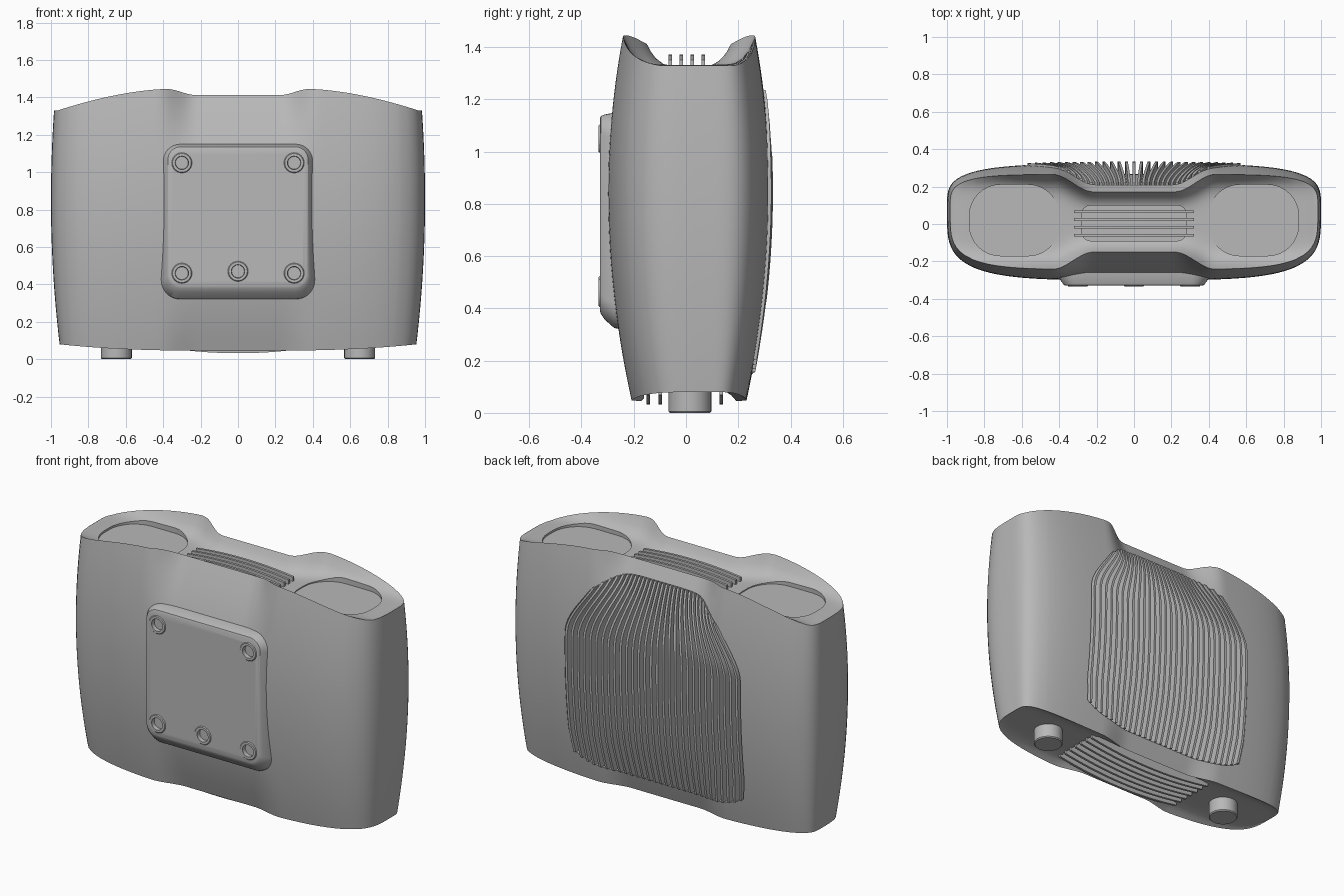
import bpy, bmesh, math
from mathutils import Vector

cube = bpy.data.objects.get("Cube")
if cube:
    bpy.data.objects.remove(cube, do_unlink=True)

grey = bpy.data.materials.new("plain_grey")
grey.use_nodes = True
GREY = (0.48, 0.48, 0.48, 1)
grey.diffuse_color = GREY
grey.node_tree.nodes["Principled BSDF"].inputs["Base Color"].default_value = GREY


# ---------- helpers ----------
def finish(name, bm):
    bmesh.ops.remove_doubles(bm, verts=bm.verts[:], dist=0.001)
    bmesh.ops.recalc_face_normals(bm, faces=bm.faces[:])
    mesh = bpy.data.meshes.new(name)
    bm.to_mesh(mesh)
    bm.free()
    mesh.materials.append(grey)
    obj = bpy.data.objects.new(name, mesh)
    bpy.context.collection.objects.link(obj)
    return obj


def block(bm, f, us, vs, ws):
    """Six curved sheets of a solid given by f(u, v, w)."""
    def sheet(g, rows, cols):
        grid = [[bm.verts.new(g(a, b)) for b in cols] for a in rows]
        for r, q in zip(grid, grid[1:]):
            for i in range(len(cols) - 1):
                bm.faces.new((r[i], r[i + 1], q[i + 1], q[i]))
    for k in (0, -1):
        sheet(lambda a, b: f(us[k], a, b), vs, ws)
        sheet(lambda a, b: f(a, vs[k], b), us, ws)
        sheet(lambda a, b: f(a, b, ws[k]), us, vs)


def loft(name, rings):
    bm = bmesh.new()
    loops = [[bm.verts.new(p) for p in ring] for ring in rings]
    n = len(loops[0])
    for a, b in zip(loops, loops[1:]):
        for i in range(n):
            bm.faces.new((a[i], a[(i + 1) % n], b[(i + 1) % n], b[i]))
    bm.faces.new(loops[0])
    bm.faces.new(loops[-1])
    return finish(name, bm)


def rounded(cx, cy, hx, hy, r, n=8):
    pts = []
    for q, (sx, sy) in enumerate(((1, 1), (-1, 1), (-1, -1), (1, -1))):
        for i in range(n + 1):
            a = math.pi / 2 * (q + i / n)
            pts.append((cx + sx * (hx - r) + r * math.cos(a),
                        cy + sy * (hy - r) + r * math.sin(a)))
    return pts


def flat_ring(z, *shape):
    return [(x, y, z) for x, y in rounded(*shape)]


def upright_ring(y, *shape):
    return [(x, y, z) for x, z in rounded(*shape)]


def cut(obj, cutter):
    mod = obj.modifiers.new("cut", 'BOOLEAN')
    mod.operation, mod.solver, mod.object = 'DIFFERENCE', 'EXACT', cutter
    bpy.context.view_layer.objects.active = obj
    bpy.ops.object.modifier_apply(modifier=mod.name)
    bpy.data.objects.remove(cutter, do_unlink=True)


def steps(a, b, n):
    return [a + (b - a) * i / n for i in range(n + 1)]


def ramp(a, b, x):
    return min(1, max(0, (x - a) / (b - a)))


def smooth(a, b, x):
    t = ramp(a, b, x)
    return t * t * (3 - 2 * t)


# ---------- shell shape ----------
def bulge(z, low, high):
    return low * ((0.85 - z) / 0.8) ** 2 if z < 0.85 else high * ((z - 0.85) / 0.59) ** 2


def half_width(z):
    return 1 - bulge(z, 0.05, 0.025)


def end_round(x, z):
    return max(0, 1 - abs(x / half_width(z)) ** 4) ** 0.25


def shell_y(x, z, side):
    waist = (1 - smooth(0.22, 0.43, abs(x))) * (
        0.1 * ramp(1.0, 1.41, z) ** 1.3 + 0.04 * ramp(0.45, 0.05, z) ** 1.5)
    depth = (0.322 if side > 0 else 0.30) - bulge(z, 0.088, 0.055) - waist
    r = end_round(x, z)
    return side * depth * r + 0.08 * (1 - r)   # ends sit towards the back


def rim_top(x):
    x = abs(x)
    return 1.445 - 0.115 * ramp(0.38, 0.98, x) ** 1.7 - 0.033 * (1 - smooth(0.23, 0.39, x))


def rim_bottom(x):
    return 0.045 + 0.035 * abs(x) ** 3


def body_point(u, t, v):
    lo, hi = rim_bottom(u), rim_top(u)
    z = lo + (hi - lo) * t
    x = u * half_width(z)
    front, back = shell_y(x, z, -1), shell_y(x, z, 1)
    y = front + (back - front) * (v + 1) / 2
    r = end_round(x, z)
    if t == 1:   # dished top
        z -= (hi - 1.325) * (1 - abs(v) ** (4 + 2 * smooth(0.3, 0.45, abs(u)))) * r
    elif t == 0:  # hollowed underside
        z += (0.09 - lo) * (1 - v ** 6) * r
    return Vector((x, y, z))


arc = [(1 - f ** 4) ** 0.25 for f in steps(0.8, 0, 12)]
half = steps(0, 0.86, 30) + [a for a in arc if a > 0.87]
across = [-x for x in reversed(half[1:])] + half
bm = bmesh.new()
block(bm, body_point, across, steps(0, 1, 32), steps(-1, 1, 20))
body = finish("shell", bm)


# ---------- rear grille ----------
def grille_point(u, s, inset):
    lo, hi = 0.145 + 0.07 * u ** 6, 1.335 - 0.12 * u ** 6
    z = lo + (hi - lo) * s
    x = u * (0.58 - 0.22 * smooth(0.93, 1.37, z) - 0.025 * ramp(0.35, 0.15, z))
    return Vector((x, shell_y(x, z, 1) - inset, z))


bm = bmesh.new()
block(bm, grille_point, steps(-1, 1, 24), steps(0, 1, 24), [0.055, -0.08])
cut(body, finish("grille_cutter", bm))

bm = bmesh.new()
for u in steps(-0.97, 0.97, 28):
    block(bm, lambda d, s, w: grille_point(u, s, w) + Vector((d, 0, 0)),
          [-0.007, 0.007], steps(0, 1, 24), [0.065, -0.011])
grille = finish("grille_fins", bm)

# ---------- top wells and vents ----------
for side in (-1, 1):
    well = (side * 0.64, 0.02, 0.24, 0.19, 0.165)
    cut(body, loft("well_cutter", [flat_ring(1.32, *well), flat_ring(1.6, *well)]))
top_vent = (0, 0.005, 0.28, 0.095, 0.05)
cut(body, loft("vent_cutter", [flat_ring(1.27, *top_vent), flat_ring(1.5, *top_vent)]))
low_vent = (0, -0.005, 0.42, 0.155, 0.04)
cut(body, loft("vent_cutter", [flat_ring(-0.1, *low_vent), flat_ring(0.15, *low_vent)]))


def slats(name, ys, reach, inner, outer, curve):
    bm = bmesh.new()
    for y in ys:
        block(bm, lambda a, b, c: Vector((a, y + b, outer + curve * a * a if c else inner)),
              steps(-reach, reach, 16), [-0.007, 0.007], [0, 1])
    return finish(name, bm)


top_slats = slats("top_slats", steps(-0.06, 0.066, 3), 0.32, 1.26, 1.372, -0.2)
low_slats = slats("bottom_slats", steps(-0.145, 0.135, 6), 0.43, 0.155, 0.032, 0.2)

# ---------- front mounting pad ----------
pad = loft("mounting_pad", [
    upright_ring(-0.20, 0, 0.735, 0.43, 0.425, 0.12),
    upright_ring(-0.275, 0, 0.737, 0.41, 0.412, 0.1),
    upright_ring(-0.312, 0, 0.75, 0.385, 0.392, 0.08),
    upright_ring(-0.326, 0, 0.758, 0.375, 0.378, 0.07),
    upright_ring(-0.33, 0, 0.758, 0.365, 0.367, 0.06)])
parts = [body, grille, top_slats, low_slats, pad]
for x, z in ((-0.3, 1.05), (0.3, 1.05), (-0.3, 0.46), (0.3, 0.46), (0, 0.47)):
    def disc(r, y):
        return upright_ring(y, x, z, r, r, r, 6)
    cut(pad, loft("hole_cutter", [disc(0.045, -0.31), disc(0.045, -0.4)]))
    parts.append(loft("screw_socket", [disc(0.056, -0.30), disc(0.056, -0.328),
                                       disc(0.05, -0.335), disc(0.036, -0.335),
                                       disc(0.034, -0.312)]))

# ---------- feet ----------
for side, name in ((-1, "right_foot"), (1, "left_foot")):
    def foot(r, z):
        return flat_ring(z, side * 0.65, 0.015, r, r, r)
    parts.append(loft(name, [foot(0.077, 0), foot(0.082, 0.006), foot(0.082, 0.12)]))

# ---------- shading ----------
bpy.ops.object.select_all(action='DESELECT')
for obj in parts:
    obj.select_set(True)
bpy.context.view_layer.objects.active = body
bpy.ops.object.shade_smooth_by_angle(angle=math.radians(30))
